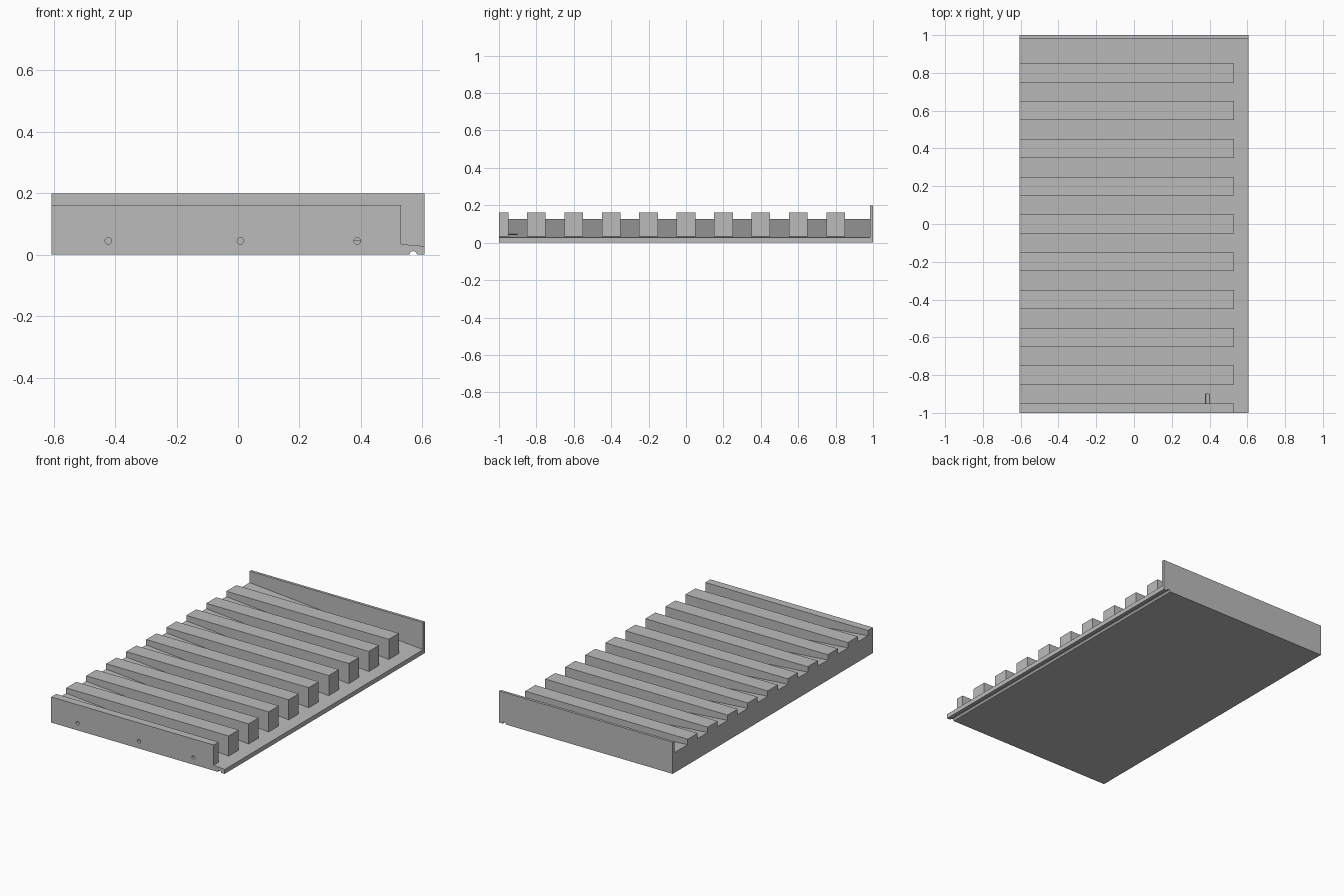
import bpy
import bmesh
import math

if "Cube" in bpy.data.objects:
    bpy.data.objects.remove(bpy.data.objects["Cube"])

HALF_W = 0.607
BAR_END = 0.53
BAR_TOP = 0.162
LOW, HIGH = 0.028, 0.128   # sloped floor heights at right and left

grey = bpy.data.materials.new("plain grey")
grey.use_nodes = True
COLOUR = (0.5, 0.5, 0.5, 1)
grey.diffuse_color = COLOUR
grey.node_tree.nodes["Principled BSDF"].inputs["Base Color"].default_value = COLOUR


def prism(name, profile, y0, y1):
    """Extrude an x-z outline along y."""
    bm = bmesh.new()
    face = bm.faces.new([bm.verts.new((x, y0, z)) for x, z in profile])
    new = bmesh.ops.extrude_face_region(bm, geom=[face])["geom"]
    verts = [v for v in new if isinstance(v, bmesh.types.BMVert)]
    bmesh.ops.translate(bm, verts=verts, vec=(0, y1 - y0, 0))
    bmesh.ops.recalc_face_normals(bm, faces=bm.faces)
    mesh = bpy.data.meshes.new(name)
    bm.to_mesh(mesh)
    bm.free()
    mesh.materials.append(grey)
    obj = bpy.data.objects.new(name, mesh)
    bpy.context.collection.objects.link(obj)
    return obj


def box(x0, x1, z0, z1):
    return [(x0, z0), (x1, z0), (x1, z1), (x0, z1)]


def circle(x, z, r, n=12):
    return [(x + r * math.cos(math.tau * i / n), z + r * math.sin(math.tau * i / n))
            for i in range(n)]


def combine(target, other, operation):
    """Apply an exact boolean and discard the second solid."""
    mod = target.modifiers.new("boolean", "BOOLEAN")
    mod.operation, mod.solver, mod.object = operation, "EXACT", other
    bpy.context.view_layer.objects.active = target
    bpy.ops.object.modifier_apply(modifier=mod.name)
    bpy.data.objects.remove(other)


# Sloped floor slab
tray = prism("ribbed_drain_tray", [(-HALF_W, 0), (HALF_W, 0), (HALF_W, LOW), (-HALF_W, HIGH)], -1, 1)

# Level-topped ribs, with a half rib closing the front
spans = [(-1, -0.95)] + [(-0.85 + 0.2 * i, -0.75 + 0.2 * i) for i in range(9)]
for y0, y1 in spans:
    combine(tray, prism("rib", box(-HALF_W, BAR_END, 0.02, BAR_TOP), y0, y1), "UNION")

# Upright back wall
combine(tray, prism("back_wall", box(-HALF_W, HALF_W, 0.015, 0.2), 0.983, 1), "UNION")

# Blind dowel holes in the front face
for x in (-0.422, 0.008, 0.388):
    combine(tray, prism("dowel_hole", circle(x, 0.045, 0.011), -1.1, -0.9), "DIFFERENCE")

# Drip groove along the underside
combine(tray, prism("drip_groove", circle(0.57, 0, 0.012), -1.1, 1.1), "DIFFERENCE")
